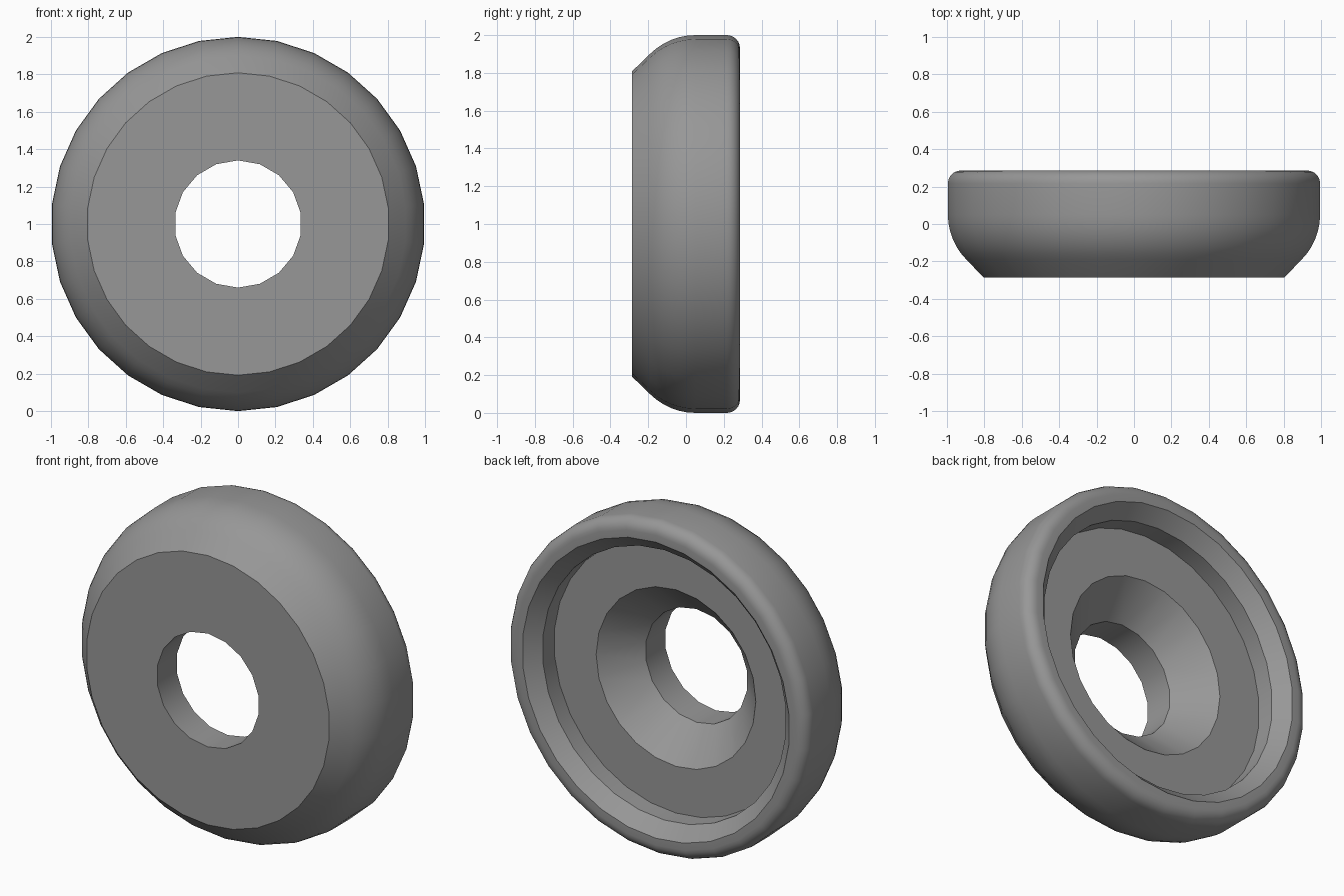
import bpy, bmesh, math

if "Cube" in bpy.data.objects:
    bpy.data.objects.remove(bpy.data.objects["Cube"])


def arc(cr, cy, radius, a0, a1, steps):
    """Points (radius from axis, y) along an arc of the cross-section."""
    pts = []
    for i in range(steps + 1):
        a = math.radians(a0 + (a1 - a0) * i / steps)
        pts.append((cr + radius * math.cos(a), cy + radius * math.sin(a)))
    return pts


def ring(bm, r, y, n):
    """Circle of n vertices around the y axis, starting at the top."""
    return [bm.verts.new((r * math.sin(math.tau * i / n), y,
                          1 + r * math.cos(math.tau * i / n))) for i in range(n)]


def join(bm, a, b):
    """Band of faces between two rings, which may differ in vertex count."""
    na, nb = len(a), len(b)
    i = j = 0
    while i < na or j < nb:
        ta, tb = (i + 1) / na, (j + 1) / nb
        a0, b0, a1, b1 = a[i % na], b[j % nb], a[(i + 1) % na], b[(j + 1) % nb]
        if abs(ta - tb) < 1e-6:
            bm.faces.new((a0, a1, b1, b0))
            i, j = i + 1, j + 1
        elif ta < tb:
            bm.faces.new((a0, a1, b0))
            i += 1
        else:
            bm.faces.new((a0, b1, b0))
            j += 1


OUTER, BORE = 30, 18
HALF = 0.286

# Cross-section: bore, front face, curved side, rounded rim, recess, countersink
profile = [(0.34, -0.10, BORE), (0.34, -HALF, BORE), (0.808, -HALF, OUTER)]
profile += [(r, y, OUTER) for r, y in arc(0.66, 0.05, 0.34, -45, 0, 6)]
profile += [(r, y, OUTER) for r, y in arc(0.93, HALF - 0.07, 0.07, 0, 90, 6)]
profile += [(0.888, HALF, OUTER), (0.81, 0.205, OUTER), (0.81, 0.095, OUTER),
            (0.53, 0.095, 24)]

bm = bmesh.new()
rings = [ring(bm, *p) for p in profile]
for k in range(len(rings)):
    join(bm, rings[k], rings[(k + 1) % len(rings)])
bmesh.ops.recalc_face_normals(bm, faces=bm.faces)

mesh = bpy.data.meshes.new("countersunk_cup_washer")
bm.to_mesh(mesh)
bm.free()
washer = bpy.data.objects.new("countersunk_cup_washer", mesh)
bpy.context.collection.objects.link(washer)

# Single plain grey
grey = bpy.data.materials.new("mid_grey")
grey.diffuse_color = (0.31, 0.31, 0.31, 1)
grey.use_nodes = True
grey.node_tree.nodes["Principled BSDF"].inputs["Base Color"].default_value = grey.diffuse_color
mesh.materials.append(grey)

# Smooth round surfaces, crisp edges
bpy.context.view_layer.objects.active = washer
washer.select_set(True)
bpy.ops.object.shade_smooth_by_angle(angle=math.radians(30))
